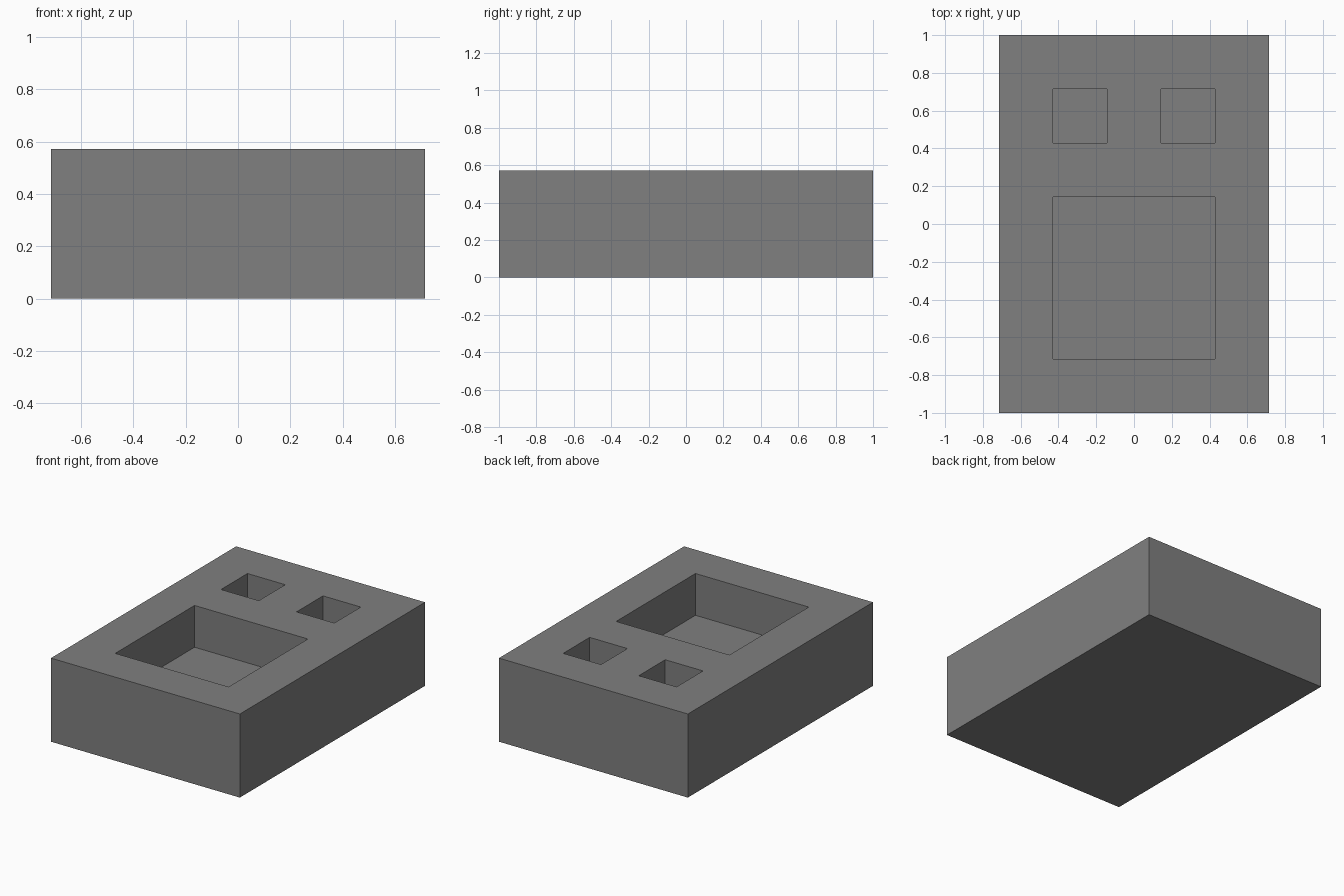
import bpy

U = 1 / 7  # layout module: every size is a whole number of these
DEPTH = 2 * U

if "Cube" in bpy.data.objects:
    bpy.data.objects.remove(bpy.data.objects["Cube"], do_unlink=True)

grey = bpy.data.materials.new("mid grey")
grey.use_nodes = True
colour = (0.214, 0.214, 0.214, 1)
grey.diffuse_color = colour
grey.node_tree.nodes["Principled BSDF"].inputs["Base Color"].default_value = colour


def box(name, low, high):
    """Axis-aligned box between two corners, given in modules."""
    centre = [(a + b) / 2 * U for a, b in zip(low, high)]
    bpy.ops.mesh.primitive_cube_add(size=1, location=centre)
    obj = bpy.context.object
    obj.name = name
    obj.scale = [(b - a) * U for a, b in zip(low, high)]
    bpy.ops.object.transform_apply(location=True, rotation=False, scale=True)
    obj.data.materials.append(grey)
    return obj


# Solid block
block = box("block", (-5, -7, 0), (5, 7, 4))

# Pockets sunk into the top: one large square and a mirrored pair of small ones
cutters = [box("large_pocket", (-3, -5, 2), (3, 1, 5))]
for side, x in (("left", 1), ("right", -3)):
    cutters.append(box(side + "_small_pocket", (x, 3, 2), (x + 2, 5, 5)))

for cutter in cutters:
    cutter.hide_render = True
    cut = block.modifiers.new(cutter.name, "BOOLEAN")
    cut.operation = "DIFFERENCE"
    cut.solver = "EXACT"
    cut.object = cutter

# Bake the cuts and drop the cutters
bpy.ops.object.select_all(action="DESELECT")
block.select_set(True)
bpy.context.view_layer.objects.active = block
for cutter in cutters:
    bpy.ops.object.modifier_apply(modifier=cutter.name)
    bpy.data.objects.remove(cutter, do_unlink=True)
bpy.ops.object.shade_flat()
